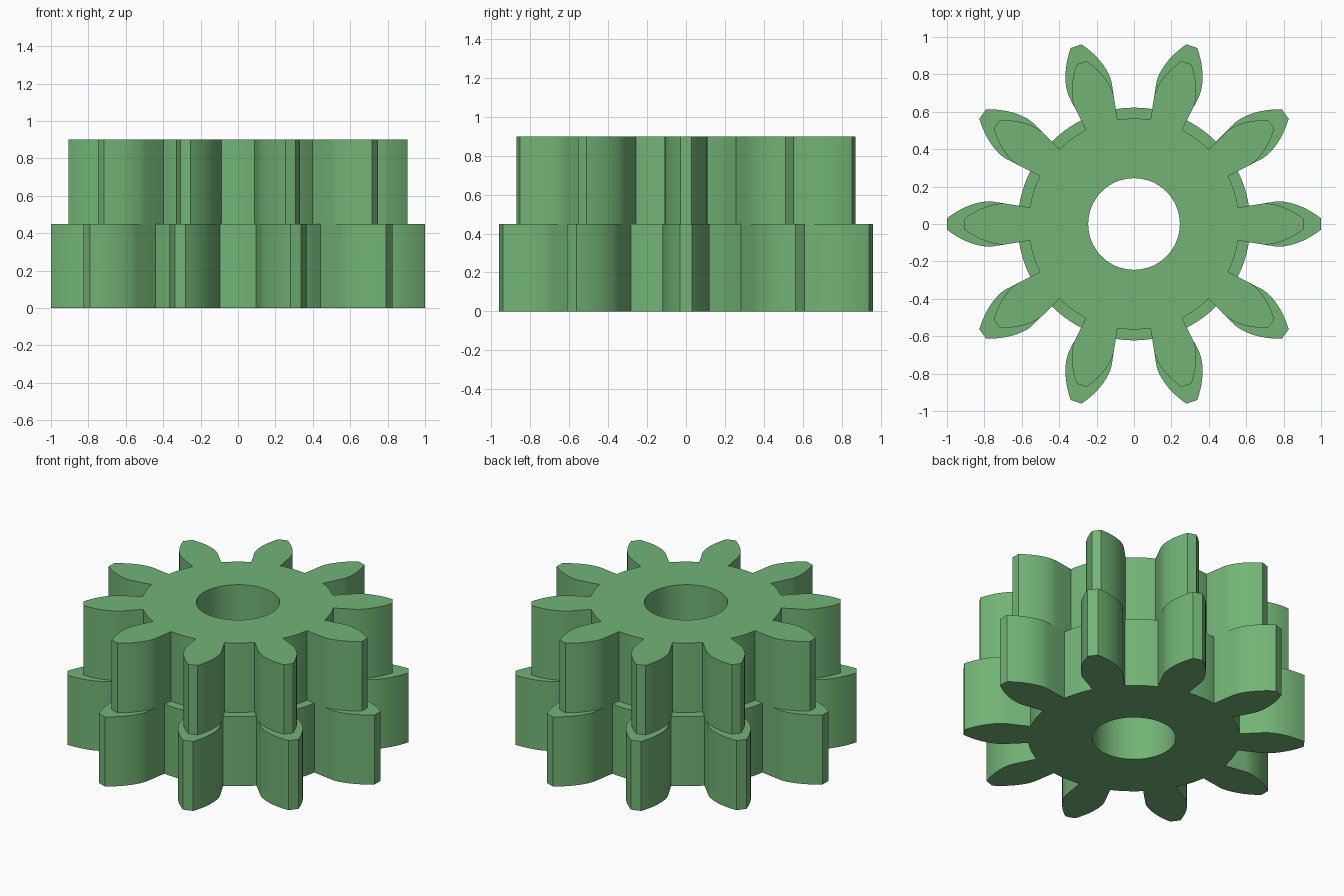
import bpy, bmesh, math

if "Cube" in bpy.data.objects:
    bpy.data.objects.remove(bpy.data.objects["Cube"])

TEETH = 10
ROOT, PITCH, TIP = 0.622, 0.77, 1.0      # radii of the large gear
HALF, TIP_HALF = 9.0, 1.75               # half tooth angles in degrees
BORE = 0.245

green = bpy.data.materials.new("gear green")
green.diffuse_color = (0.17, 0.456, 0.18, 1)
green.use_nodes = True
green.node_tree.nodes["Principled BSDF"].inputs["Base Color"].default_value = green.diffuse_color


def tooth_profile():
    """Right half of a tooth as (radius, half angle): radial flank, then rounded face."""
    pts = [(ROOT, HALF), (PITCH, HALF)]
    steps = 10
    for i in range(1, steps + 1):
        t = i / steps
        pts.append((PITCH + (TIP - PITCH) * t, HALF - (HALF - TIP_HALF) * t ** 1.5))
    return pts


def gear_outline(scale):
    half = tooth_profile()
    one = [(r, -a) for r, a in half] + [(TIP, 0)] + [(r, a) for r, a in reversed(half)]
    gap = 360 / TEETH - 2 * HALF
    one += [(ROOT, HALF + gap * k / 6) for k in range(1, 6)]   # root arc
    out = []
    for n in range(TEETH):
        for r, a in one:
            ang = math.radians(a + n * 360 / TEETH)
            out.append((r * scale * math.cos(ang), r * scale * math.sin(ang)))
    return out


def make_gear(name, scale, z0, z1):
    bm = bmesh.new()
    bore = [(BORE * math.cos(math.tau * k / 64), BORE * math.sin(math.tau * k / 64))
            for k in range(64)]
    edges = []
    for loop in (gear_outline(scale), bore):
        vs = [bm.verts.new((x, y, z0)) for x, y in loop]
        edges += [bm.edges.new((vs[i - 1], vs[i])) for i in range(len(vs))]
    # flat face with the bore left open, then raised to full thickness
    bmesh.ops.triangle_fill(bm, edges=edges, use_beauty=True, normal=(0, 0, 1))
    ext = bmesh.ops.extrude_face_region(bm, geom=bm.faces[:], use_keep_orig=True)
    top = [g for g in ext["geom"] if isinstance(g, bmesh.types.BMVert)]
    bmesh.ops.translate(bm, verts=top, vec=(0, 0, z1 - z0))
    bmesh.ops.recalc_face_normals(bm, faces=bm.faces[:])
    me = bpy.data.meshes.new(name)
    bm.to_mesh(me)
    bm.free()
    me.materials.append(green)
    ob = bpy.data.objects.new(name, me)
    bpy.context.collection.objects.link(ob)
    bpy.ops.object.select_all(action='DESELECT')
    ob.select_set(True)
    bpy.context.view_layer.objects.active = ob
    bpy.ops.object.shade_smooth_by_angle(angle=math.radians(25))
    return ob


# Large lower gear and smaller upper gear on a shared bore
make_gear("lower_gear", 1.0, 0.0, 0.45)
make_gear("upper_gear", 0.907, 0.45, 0.90)
